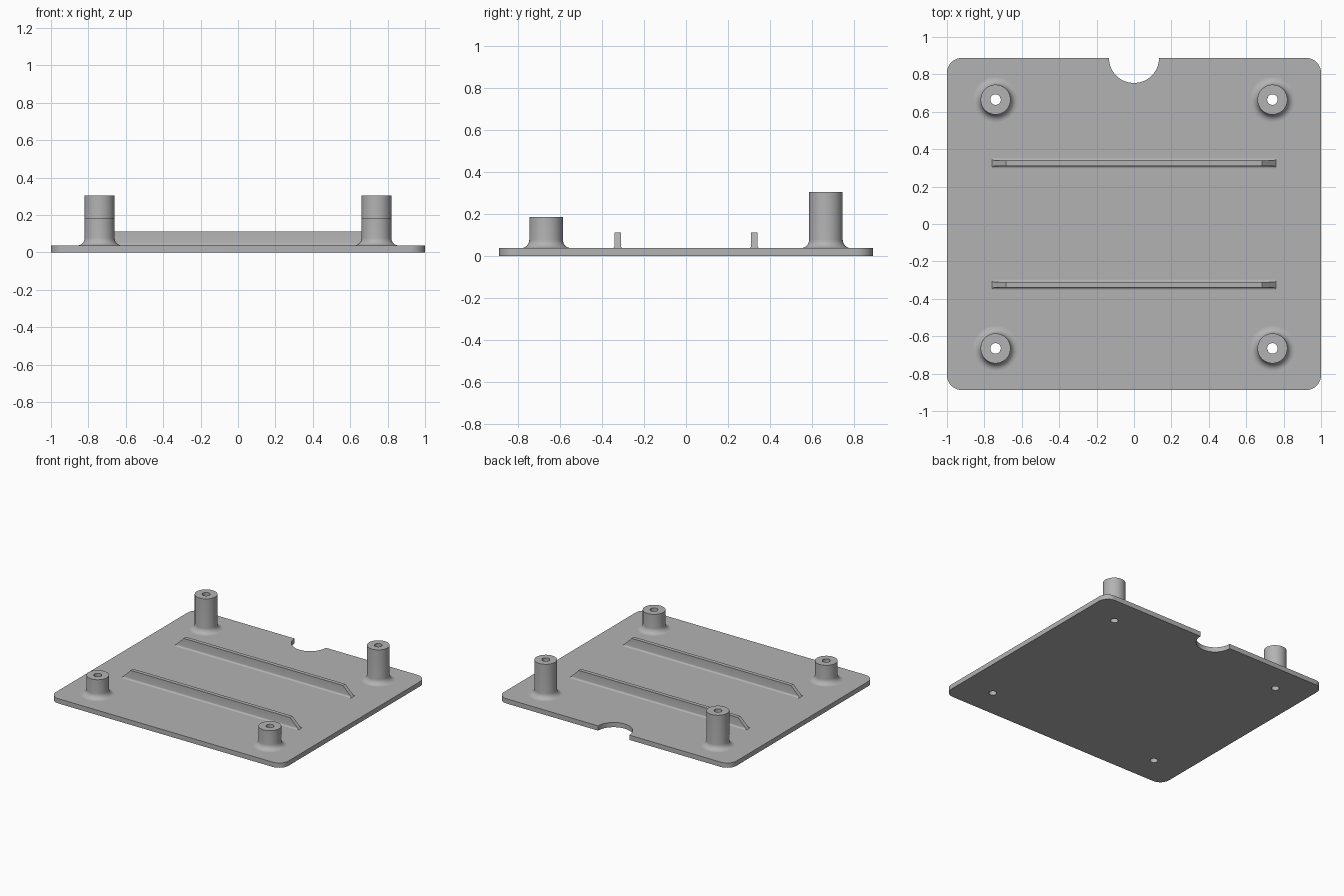
import bpy, math

if "Cube" in bpy.data.objects:
    bpy.data.objects.remove(bpy.data.objects["Cube"])

T = 0.037                       # plate thickness
PX, PY = 0.74, 0.665            # post centres
HOLE = 0.028

grey = bpy.data.materials.new("grey plastic")
grey.diffuse_color = (0.45, 0.45, 0.45, 1)
grey.use_nodes = True
grey.node_tree.nodes["Principled BSDF"].inputs["Base Color"].default_value = grey.diffuse_color


def arc(cx, cy, r, a0, a1, n):
    return [(cx + r * math.cos(math.radians(a0 + (a1 - a0) * i / n)),
             cy + r * math.sin(math.radians(a0 + (a1 - a0) * i / n))) for i in range(n + 1)]


def add(name, mesh):
    ob = bpy.data.objects.new(name, mesh)
    bpy.context.collection.objects.link(ob)
    mesh.materials.clear()
    mesh.materials.append(grey)
    bpy.ops.object.select_all(action='DESELECT')
    ob.select_set(True)
    bpy.context.view_layer.objects.active = ob
    bpy.ops.object.shade_smooth_by_angle(angle=math.radians(30))
    return ob


def mesh_from(name, verts, faces):
    me = bpy.data.meshes.new(name)
    me.from_pydata(verts, [], faces)
    me.update()
    return add(name, me)


# Base plate: rounded outline with a back notch and four screw holes
R, HX, HY = 0.08, 1.0, 0.888
outline = (arc(-HX + R, -HY + R, R, 180, 270, 10) + arc(HX - R, -HY + R, R, 270, 360, 10)
           + arc(HX - R, HY - R, R, 0, 90, 10) + arc(0, HY, 0.134, 0, -180, 32)
           + arc(-HX + R, HY - R, R, 90, 180, 10))
loops = [outline] + [arc(sx * PX, sy * PY, HOLE, 0, 360, 32)[:-1]
                     for sx in (-1, 1) for sy in (-1, 1)]
curve = bpy.data.curves.new("plate_outline", 'CURVE')
curve.dimensions = '2D'
curve.fill_mode = 'BOTH'
curve.extrude = T / 2
for pts in loops:
    sp = curve.splines.new('POLY')
    sp.points.add(len(pts) - 1)
    for p, (x, y) in zip(sp.points, pts):
        p.co = (x, y, 0, 1)
    sp.use_cyclic_u = True
tmp = bpy.data.objects.new("plate_outline", curve)
bpy.context.collection.objects.link(tmp)
bpy.context.view_layer.update()
plate_mesh = bpy.data.meshes.new_from_object(
    tmp.evaluated_get(bpy.context.evaluated_depsgraph_get()))
bpy.data.objects.remove(tmp)
plate = add("base_plate", plate_mesh)
plate.location.z = T / 2
# Weld the caps to the rim
bpy.ops.object.mode_set(mode='EDIT')
bpy.ops.mesh.select_all(action='SELECT')
bpy.ops.mesh.remove_doubles(threshold=0.0001)
bpy.ops.mesh.normals_make_consistent(inside=False)
bpy.ops.object.mode_set(mode='OBJECT')
bpy.ops.object.shade_smooth_by_angle(angle=math.radians(30))


# Hollow standoff posts: lathed profile with a fillet at the foot
def post(name, x, y, top, n=48):
    F, r = 0.04, 0.08
    prof = [(r + F - F * math.sin(a), T + F - F * math.cos(a))
            for a in (math.pi / 2 * i / 8 for i in range(9))]
    prof += [(r, top), (HOLE, top), (HOLE, T)]
    verts = [(x + pr * math.cos(2 * math.pi * j / n), y + pr * math.sin(2 * math.pi * j / n), z)
             for pr, z in prof for j in range(n)]
    faces = [(i * n + j, i * n + (j + 1) % n, (i + 1) * n + (j + 1) % n, (i + 1) * n + j)
             for i in range(len(prof) - 1) for j in range(n)]
    mesh_from(name, verts, faces)


for side, sx in (("left", -1), ("right", 1)):
    post("front_post_" + side, sx * PX, -PY, 0.185)
    post("back_post_" + side, sx * PX, PY, 0.305)


# Support ribs: stacked rectangles with sloped ends and a small foot fillet
def rib(name, y):
    f, top, w = 0.012, 0.112, 0.015
    levels = [(w + f - f * math.sin(a), T + f - f * math.cos(a))
              for a in (math.pi / 2 * i / 5 for i in range(6))] + [(w, top)]
    verts = []
    for hw, z in levels:
        L = 0.76 - (z - T)
        verts += [(-L, y - hw, z), (L, y - hw, z), (L, y + hw, z), (-L, y + hw, z)]
    faces = [(i * 4 + j, i * 4 + (j + 1) % 4, i * 4 + 4 + (j + 1) % 4, i * 4 + 4 + j)
             for i in range(len(levels) - 1) for j in range(4)]
    k = len(verts) - 4
    faces.append((k, k + 1, k + 2, k + 3))
    mesh_from(name, verts, faces)


rib("front_rib", -0.325)
rib("back_rib", 0.325)
